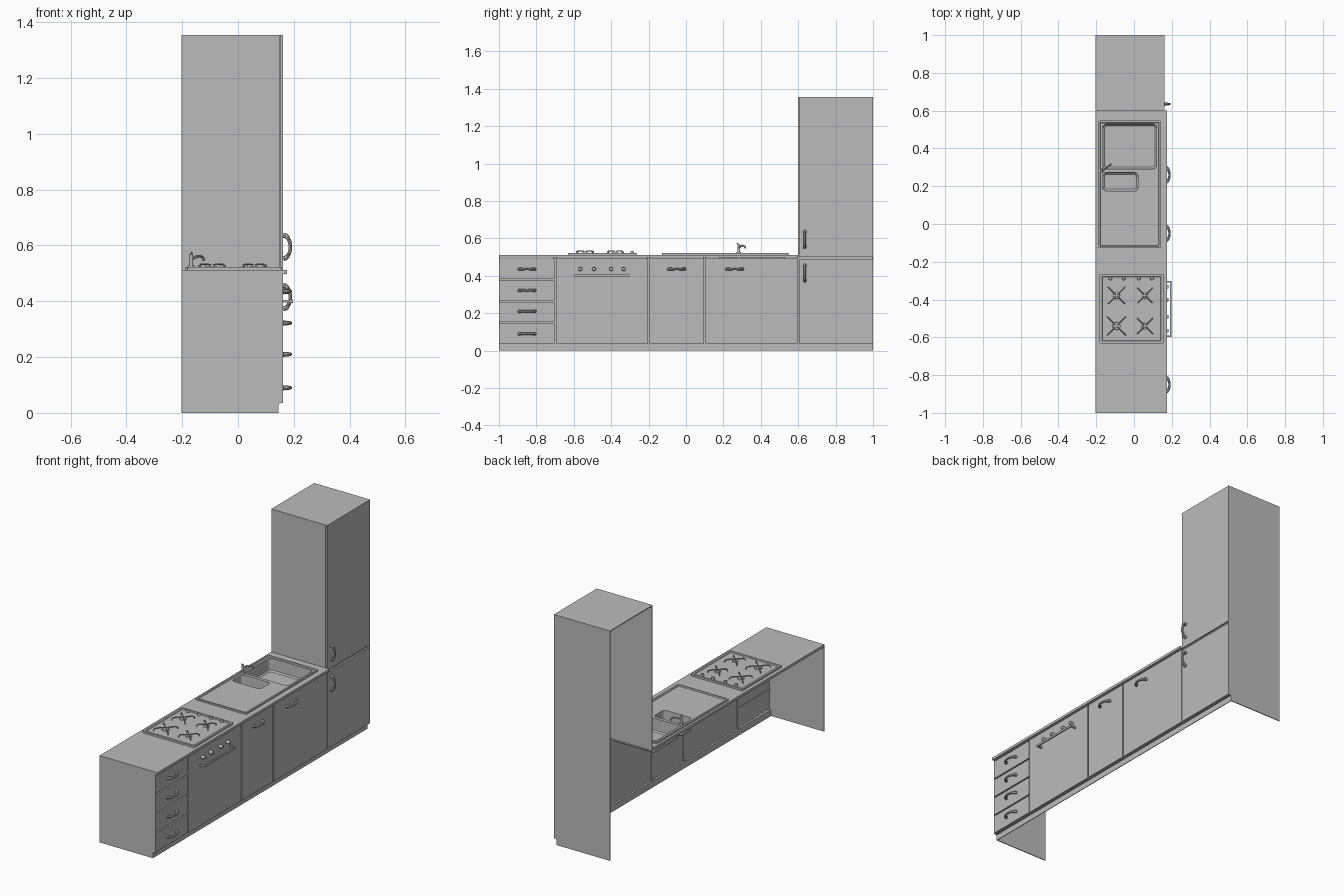
import bpy, bmesh, math
from mathutils import Vector, Matrix

old = bpy.data.objects.get("Cube")
if old:
    bpy.data.objects.remove(old, do_unlink=True)

grey = bpy.data.materials.new("plain grey")
grey.use_nodes = True
grey.diffuse_color = (0.5, 0.5, 0.5, 1)
grey.node_tree.nodes["Principled BSDF"].inputs["Base Color"].default_value = (0.5, 0.5, 0.5, 1)


def finish(name, bm, smooth=False):
    bmesh.ops.recalc_face_normals(bm, faces=bm.faces)
    mesh = bpy.data.meshes.new(name)
    bm.to_mesh(mesh)
    bm.free()
    mesh.materials.append(grey)
    ob = bpy.data.objects.new(name, mesh)
    bpy.context.collection.objects.link(ob)
    if smooth:
        bpy.ops.object.select_all(action="DESELECT")
        ob.select_set(True)
        bpy.context.view_layer.objects.active = ob
        bpy.ops.object.shade_smooth_by_angle(angle=math.radians(40))
    return ob


def box(name, xs, ys, zs):
    bm = bmesh.new()
    size = [b - a for a, b in (xs, ys, zs)]
    mid = [(a + b) / 2 for a, b in (xs, ys, zs)]
    bmesh.ops.create_cube(bm, size=1, matrix=Matrix.Translation(mid) @ Matrix.Diagonal((*size, 1)))
    return finish(name, bm)


def cylinder(name, centre, r, depth, axis="Z", top=1.0):
    bm = bmesh.new()
    turn = Matrix.Rotation(math.pi / 2, 4, "Y") if axis == "X" else Matrix()
    bmesh.ops.create_cone(bm, cap_ends=True, segments=20, radius1=r, radius2=r * top,
                          depth=depth, matrix=Matrix.Translation(centre) @ turn)
    return finish(name, bm, True)


def end_panel(name, y, top):
    # side sheet with a toe-kick notch at the front
    outline = [(BACK, 0), (KICK, 0), (KICK, 0.035), (FRONT, 0.035), (FRONT, top), (BACK, top)]
    bm = bmesh.new()
    face = bm.faces.new([bm.verts.new((x, y, z)) for x, z in outline])
    moved = bmesh.ops.extrude_face_region(bm, geom=[face])["geom"]
    inward = -0.005 if y > 0 else 0.005
    bmesh.ops.translate(bm, vec=(0, inward, 0), verts=[v for v in moved if isinstance(v, bmesh.types.BMVert)])
    return finish(name, bm)


def loft(name, xs, ys, r, rings, caps=(True, True)):
    # stacked rounded rectangles, each given as (inset, height)
    bm = bmesh.new()
    loops = []
    for inset, z in rings:
        rad = max(r - inset, 0.003)
        loop = []
        for k, (cx, cy) in enumerate(((xs[1], ys[1]), (xs[0], ys[1]), (xs[0], ys[0]), (xs[1], ys[0]))):
            sx, sy = (1, -1, -1, 1)[k], (1, 1, -1, -1)[k]
            for s in range(5):
                a = math.pi / 2 * (k + s / 4)
                loop.append(bm.verts.new((cx - sx * (inset + rad) + rad * math.cos(a),
                                          cy - sy * (inset + rad) + rad * math.sin(a), z)))
        loops.append(loop)
    for a, b in zip(loops, loops[1:]):
        for i in range(len(a)):
            j = (i + 1) % len(a)
            bm.faces.new((a[i], a[j], b[j], b[i]))
    for wanted, loop in zip(caps, (loops[0], loops[-1])):
        if wanted:
            bm.faces.new(loop)
    return finish(name, bm)


def cut(target, cutter):
    mod = target.modifiers.new("opening", "BOOLEAN")
    mod.operation, mod.solver, mod.object = "DIFFERENCE", "EXACT", cutter
    cutter.hide_render = True
    bpy.context.view_layer.objects.active = target
    bpy.ops.object.modifier_apply(modifier=mod.name)


def tube(name, points, radii, sides=8):
    # round section swept along a path with a varying radius
    bm = bmesh.new()
    pts = [Vector(p) for p in points]
    loops = []
    for i, p in enumerate(pts):
        t = (pts[min(i + 1, len(pts) - 1)] - pts[max(i - 1, 0)]).normalized()
        up = Vector((0, 0, 1)) if abs(t.z) < 0.9 else Vector((0, 1, 0))
        u = t.cross(up).normalized()
        v = u.cross(t)
        loops.append([bm.verts.new(p + radii[i] * (u * math.cos(a) + v * math.sin(a)))
                      for a in (2 * math.pi * k / sides for k in range(sides))])
    for a, b in zip(loops, loops[1:]):
        for i in range(sides):
            j = (i + 1) % sides
            bm.faces.new((a[i], a[j], b[j], b[i]))
    bm.faces.new(loops[0])
    bm.faces.new(loops[-1])
    return finish(name, bm, True)


def bow_handle(name, y, z, upright=False):
    pts, radii = [], []
    for k in range(11):
        a = math.pi * k / 10
        along, out = -0.042 * math.cos(a), FRONT + 0.026 * math.sin(a)
        pts.append((out, y, z + along) if upright else (out, y + along, z))
        radii.append(0.006 + 0.003 * abs(math.cos(a)) ** 2)
    tube(name, pts, radii)


BACK, KICK, FRONT, INNER = -0.203, 0.145, 0.162, 0.152
TOP, TALL, GAP = 0.512, 1.355, 0.004

# Carcass: open at the back and underneath
end_panel("right_end_panel", -1, 0.498)
end_panel("left_end_panel", 1, TALL)
box("tall_inner_side", (BACK, FRONT - 0.011), (0.6, 0.605), (0.498, TALL))
box("tall_top", (BACK, FRONT), (0.6, 1), (TALL - 0.005, TALL))
box("toe_kick", (KICK - 0.004, KICK), (-1, 1), (0, 0.035))
box("toe_kick_top", (KICK - 0.004, INNER), (-1, 1), (0.033, 0.037))

# Doors and drawer fronts
def front(name, y0, y1, z0, z1):
    box(name, (INNER, FRONT), (y0 + GAP, y1 - GAP), (z0 + GAP / 2, z1 - GAP / 2))

levels = [0.035, 0.15, 0.265, 0.38, 0.496]
for i, (z0, z1) in enumerate(zip(levels, levels[1:])):
    front(f"drawer_front_{i + 1}", -1.004, -0.7, z0 + 0.002, z1 - 0.002)
    bow_handle(f"drawer_handle_{i + 1}", -0.85, (0.09, 0.21, 0.322, 0.436)[i])
for name, y0, y1 in (("oven_door", -0.7, -0.2), ("narrow_door", -0.2, 0.1), ("sink_door", 0.1, 0.6)):
    front(name, y0, y1, 0.035, 0.496)
front("tall_lower_door", 0.6, 1.004, 0.035, 0.488)
front("tall_upper_door", 0.6, 1.004, 0.498, TALL - 0.003)

# Rails closing the gaps behind the fronts
for i, y in enumerate((-0.7, -0.2, 0.1, 0.6)):
    box(f"upright_rail_{i + 1}", (INNER - 0.004, INNER), (y - 0.01, y + 0.01), (0.035, 0.498))
for i, z in enumerate(levels[1:4]):
    box(f"drawer_rail_{i + 1}", (INNER - 0.004, INNER), (-0.995, -0.7), (z - 0.008, z + 0.008))
box("tall_rail", (INNER - 0.004, INNER), (0.6, 0.995), (0.48, 0.506))

bow_handle("narrow_door_handle", -0.05, 0.436)
bow_handle("sink_door_handle", 0.26, 0.436)
bow_handle("tall_lower_handle", 0.635, 0.415, True)
bow_handle("tall_upper_handle", 0.635, 0.595, True)

# Oven knobs and bar handle
for i, y in enumerate((-0.565, -0.492, -0.4, -0.333)):
    cylinder(f"oven_knob_{i + 1}", (FRONT + 0.01, y, 0.436), 0.011, 0.022, "X", 0.8)
box("oven_bar", (0.19, 0.198), (-0.597, -0.303), (0.394, 0.406))
for y in (-0.593, -0.307):
    box("oven_bar_post", (FRONT, 0.192), (y - 0.004, y + 0.004), (0.395, 0.405))

# Worktop and sink with two bowls
worktop = box("worktop", (BACK, 0.175), (-1, 0.6), (0.497, TOP))
sink = loft("sink_top", (-0.19, 0.142), (-0.128, 0.547), 0.008,
            [(0, 0.509), (0, 0.521), (0.01, 0.521), (0.013, 0.515)])
bowls = [("large_bowl", (-0.165, 0.12), (0.292, 0.53)), ("small_bowl", (-0.165, 0.022), (0.175, 0.272))]
for name, xs, ys in bowls:
    cutter = loft("bowl_cutter", xs, ys, 0.02, [(0, 0.45), (0, 0.6)])
    cut(worktop, cutter)
    cut(sink, cutter)
    bpy.data.objects.remove(cutter, do_unlink=True)
    loft(name, xs, ys, 0.02, [(0, 0.515), (0.002, 0.447), (0.01, 0.44)], (False, True))
    cylinder(name + "_drain", (sum(xs) / 2, sum(ys) / 2, 0.441), 0.014, 0.004)

# Tap
cylinder("tap_base", (-0.168, 0.283, 0.521), 0.012, 0.014)
cylinder("tap_body", (-0.168, 0.283, 0.545), 0.007, 0.045)
tube("tap_spout", [(-0.168, 0.283, 0.55), (-0.15, 0.295, 0.56), (-0.135, 0.306, 0.562),
                   (-0.124, 0.315, 0.556), (-0.122, 0.317, 0.546)], [0.005] * 5)
tube("tap_lever", [(-0.168, 0.283, 0.565), (-0.166, 0.272, 0.576)], [0.004, 0.003])

# Hob with knobs, burners and pan supports
loft("hob_plate", (-0.182, 0.156), (-0.632, -0.265), 0.006,
     [(0, 0.508), (0, 0.523), (0.012, 0.523), (0.015, 0.518)])
for i, x in enumerate((-0.125, -0.055, 0.025, 0.095)):
    cylinder(f"hob_knob_{i + 1}", (x, -0.288, 0.525), 0.01, 0.014, "Z", 0.8)
for i, (x, y, reach) in enumerate(((-0.093, -0.378, 0.046), (0.058, -0.378, 0.04),
                                   (-0.093, -0.54, 0.05), (0.058, -0.54, 0.042))):
    cylinder(f"burner_{i + 1}", (x, y, 0.521), reach * 0.42, 0.008, "Z", 0.9)
    for k in range(4):
        d = Vector((math.cos(math.pi * (k + 0.5) / 2), math.sin(math.pi * (k + 0.5) / 2), 0))
        c = Vector((x, y, 0))
        tube(f"pan_support_{i + 1}_{k + 1}",
             [c + d * reach * s + Vector((0, 0, z)) for s, z in
              ((0.15, 0.531), (0.6, 0.533), (1.1, 0.533), (1.3, 0.527), (1.35, 0.517))], [0.003] * 5, 6)
